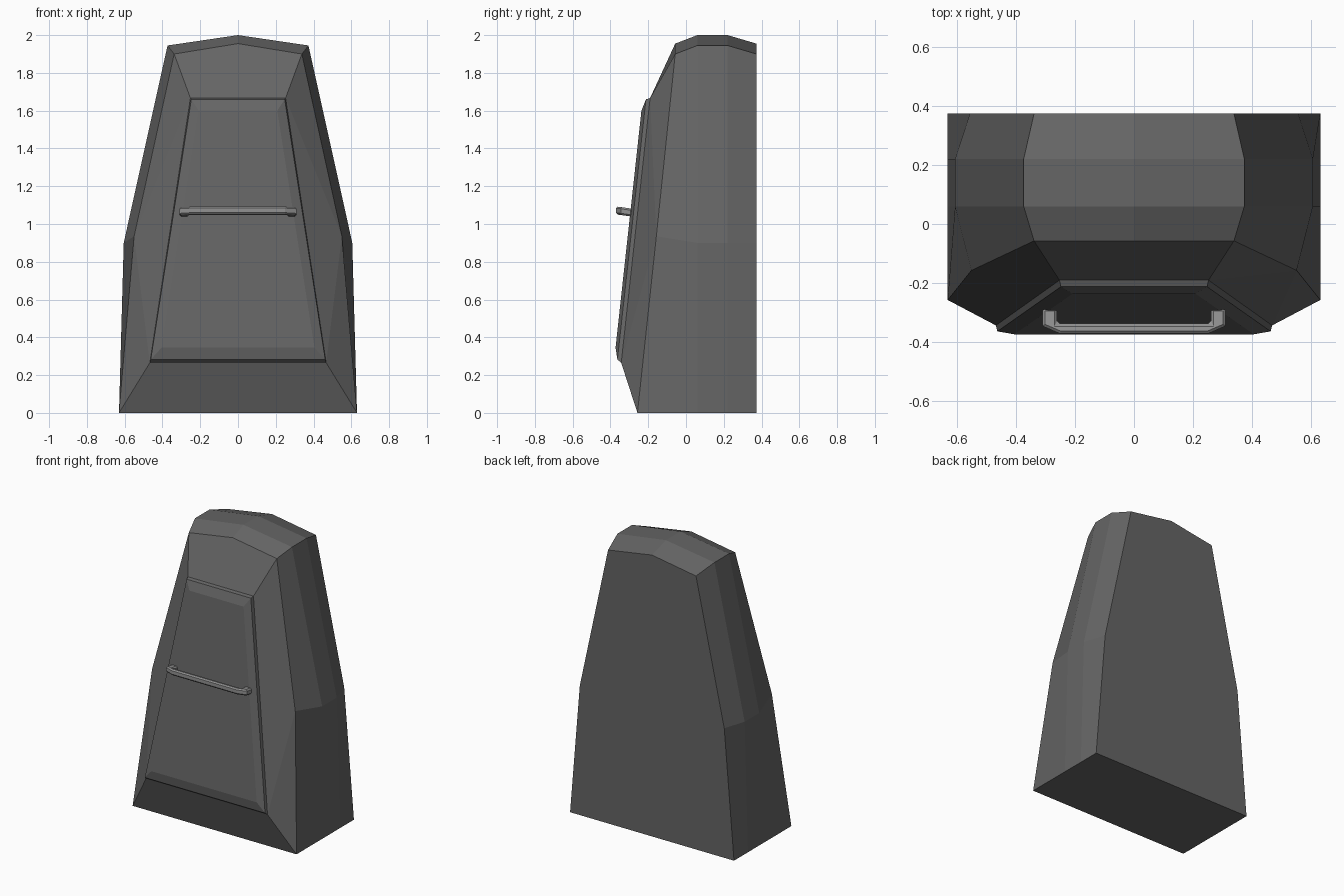
import bpy, bmesh

if "Cube" in bpy.data.objects:
    bpy.data.objects.remove(bpy.data.objects["Cube"])


def material(name, rgb):
    m = bpy.data.materials.new(name)
    m.diffuse_color = (*rgb, 1)
    m.use_nodes = True
    m.node_tree.nodes["Principled BSDF"].inputs["Base Color"].default_value = m.diffuse_color
    return m


def make_object(name, verts, faces, mat):
    bm = bmesh.new()
    vs = [bm.verts.new(v) for v in verts]
    for f in faces:
        bm.faces.new([vs[i] for i in f])
    bmesh.ops.recalc_face_normals(bm, faces=bm.faces)
    me = bpy.data.meshes.new(name)
    bm.to_mesh(me)
    bm.free()
    me.materials.append(mat)
    ob = bpy.data.objects.new(name, me)
    bpy.context.collection.objects.link(ob)
    return ob


dark = material("dark grey", (0.13, 0.13, 0.13))
light = material("light grey", (0.29, 0.29, 0.29))


def quad_ring(bottom, top):
    """Trapezoid ring, each end given as (half width, y, z)."""
    (bx, by, bz), (tx, ty, tz) = bottom, top
    return [(-bx, by, bz), (-tx, ty, tz), (tx, ty, tz), (bx, by, bz)]


def bridge(a, b, n):
    return [(a + i, a + (i + 1) % n, b + (i + 1) % n, b + i) for i in range(n)]


# Body: arch-shaped sections lofted from front to back
# section: y at foot, waist, shoulder; waist x, z; shoulder x, z; peak z
sections = [
    (-0.257, -0.157, -0.057, 0.55, 0.935, 0.338, 1.90, 1.955),
    (0.06, 0.06, 0.06, 0.605, 0.90, 0.373, 1.945, 2.0),
    (0.22, 0.22, 0.22, 0.605, 0.90, 0.373, 1.945, 2.0),
    (0.373, 0.373, 0.373, 0.555, 0.90, 0.338, 1.90, 1.955),
]
verts, faces = [], []
for yf, yw, ys, wx, wz, sx, sz, pz in sections:
    verts += [(-0.63, yf, 0), (-wx, yw, wz), (-sx, ys, sz), (0, ys, pz),
              (sx, ys, sz), (wx, yw, wz), (0.63, yf, 0)]
for k in range(3):
    faces += [(7 * k + i, 7 * k + i + 1, 7 * k + i + 8, 7 * k + i + 7) for i in range(6)]
faces.append(tuple(range(21, 28)))                    # back
faces.append((0, 7, 14, 21, 27, 20, 13, 6))           # underside
# Sloping front surround, running in to the door opening
frame = quad_ring((0.467, -0.343, 0.265), (0.252, -0.19, 1.667))
verts += frame
faces += [(0, 1, 28), (1, 29, 28), (1, 2, 29), (2, 3, 4, 30, 29),
          (4, 5, 30), (5, 31, 30), (5, 6, 31), (0, 28, 31, 6), (28, 29, 30, 31)]
make_object("body", verts, faces, dark)

# Door: raised panel with a bevelled border
verts = (frame
         + quad_ring((0.462, -0.363, 0.282), (0.247, -0.212, 1.66))
         + quad_ring((0.405, -0.373, 0.345), (0.208, -0.236, 1.60)))
faces = bridge(0, 4, 4) + bridge(4, 8, 4) + [(8, 9, 10, 11), (0, 1, 2, 3)]
make_object("door", verts, faces, dark)

# Handle: mirrored bracket outline, leaning with the door
half = [(0.26, -0.337), (0.26, -0.285), (0.31, -0.285), (0.31, -0.345), (0.25, -0.371)]
outline = half + [(-x, y) for x, y in reversed(half)]
n = len(outline)
verts = [(x, y, 1.06 + s * 0.021 - (y + 0.285) * 0.14)
         for s in (-1, 1) for x, y in outline]
faces = bridge(0, n, n) + [tuple(range(n)), tuple(range(n, 2 * n))]
handle = make_object("handle", verts, faces, light)
bev = handle.modifiers.new("soft_edges", 'BEVEL')
bev.width = 0.009
bev.segments = 1
bev.limit_method = 'ANGLE'
bev.angle_limit = 1.2
